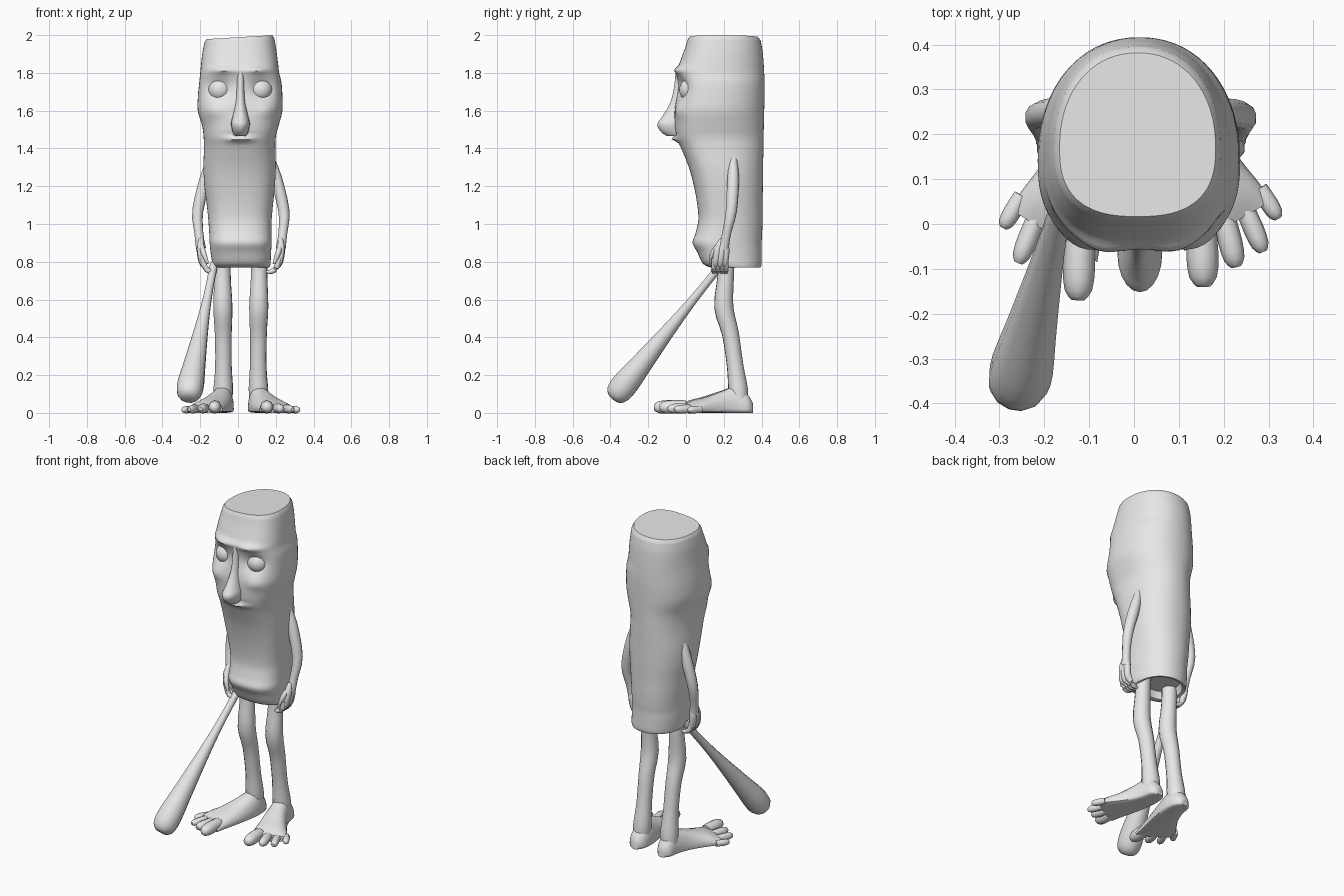
import bpy, bmesh, math
from mathutils import Vector

if "Cube" in bpy.data.objects:
    bpy.data.objects.remove(bpy.data.objects["Cube"])

grey = bpy.data.materials.new("plain_grey")
grey.diffuse_color = (0.8, 0.8, 0.8, 1)
grey.use_nodes = True
grey.node_tree.nodes["Principled BSDF"].inputs["Base Color"].default_value = grey.diffuse_color


def finish(name, bm, angle=50):
    bmesh.ops.recalc_face_normals(bm, faces=bm.faces)
    me = bpy.data.meshes.new(name)
    bm.to_mesh(me)
    bm.free()
    me.materials.append(grey)
    ob = bpy.data.objects.new(name, me)
    bpy.context.collection.objects.link(ob)
    bpy.ops.object.select_all(action='DESELECT')
    bpy.context.view_layer.objects.active = ob
    ob.select_set(True)
    bpy.ops.object.shade_smooth_by_angle(angle=math.radians(angle))
    return ob


def spline(rows, n):
    """Smooth rows of numbers, n steps per span."""
    out = []
    for i in range(len(rows) - 1):
        a, b, c, d = (rows[max(0, min(len(rows) - 1, i + k))] for k in (-1, 0, 1, 2))
        for s in range(n):
            t = s / n
            out.append([0.5 * (2 * q + (r - p) * t + (2 * p - 5 * q + 4 * r - u) * t * t
                               + (3 * q - p - 3 * r + u) * t ** 3)
                        for p, q, r, u in zip(a, b, c, d)])
    return out + [list(rows[-1])]


def add_loft(bm, rings):
    vs = [[bm.verts.new(p) for p in ring] for ring in rings]
    n = len(vs[0])
    for a, b in zip(vs, vs[1:]):
        for i in range(n):
            j = (i + 1) % n
            bm.faces.new((a[i], a[j], b[j], b[i]))
    bm.faces.new(vs[0])
    bm.faces.new(vs[-1])


def add_tube(bm, rows, sides=10, n=3):
    """Tube along rows of (x, y, z, radius)."""
    rows = spline(rows, n)
    pts = [Vector(r[:3]) for r in rows]
    rings = []
    for i, p in enumerate(pts):
        d = (pts[min(i + 1, len(pts) - 1)] - pts[max(i - 1, 0)]).normalized()
        u = d.cross(Vector((0.3, 0.9, 0.1)) if abs(d.z) > 0.75 else Vector((0, 0, 1))).normalized()
        v = d.cross(u)
        rings.append([p + rows[i][3] * (u * math.cos(k * math.tau / sides) + v * math.sin(k * math.tau / sides))
                      for k in range(sides)])
    add_loft(bm, rings)


def add_digit(bm, a, b, r):
    """Finger or toe with a rounded tip."""
    a, b = Vector(a), Vector(b)
    add_tube(bm, [(*a.lerp(b, t), r * s) for t, s in ((0, .9), (.5, 1), (.85, .85), (1, .4))], 8, 2)


# ---- body: one tall head and torso, rows of (z, left, right, front, back)
BODY = [(.77, -.125, .165, .13, .395), (.79, -.135, .172, .09, .40), (.85, -.145, .175, .06, .40),
        (.90, -.15, .178, .035, .40), (.95, -.152, .177, .05, .403), (1.02, -.157, .178, .065, .405),
        (1.1, -.165, .185, .06, .405), (1.2, -.178, .195, .042, .407), (1.3, -.183, .2, .015, .408),
        (1.4, -.18, .198, -.025, .41), (1.46, -.182, .2, -.052, .411), (1.52, -.19, .215, -.06, .412),
        (1.6, -.213, .235, -.06, .414), (1.68, -.212, .235, -.05, .416), (1.75, -.205, .23, -.045, .416),
        (1.8, -.2, .218, -.05, .414), (1.85, -.195, .212, -.035, .411), (1.92, -.187, .203, -.01, .405),
        (1.98, -.177, .193, .007, .395)]


def face_relief(x, z):
    """Forward push: sockets, brows, cheeks, lips."""
    def bump(cx, cz, rx, rz):
        return math.exp(-((x - cx) / rx) ** 2 - ((z - cz) / rz) ** 2)
    f = .028 * bump(.01, 1.45, .06, .014) - .008 * bump(.01, 1.475, .07, .01)
    for s in (-1, 1):
        f += -.036 * bump(.012 + s * .11, 1.715, .06, .05)
        f += .022 * bump(.012 + s * .09, 1.815, .07, .018)
        f += .014 * bump(.012 + s * .14, 1.60, .05, .035)
    return f


def body_ring(z, xl, xr, yf, yb, k=1.0, relief=True, seg=72):
    cx, cy, w = (xl + xr) / 2, yf + .42 * (yb - yf), (xr - xl) / 2
    ring = []
    for i in range(seg):
        c, s = math.cos(i * math.tau / seg), math.sin(i * math.tau / seg)
        e = 2 / 2.6 if s < 0 else 2 / 2.15
        x = cx + k * w * math.copysign(abs(c) ** e, c)
        y = cy + k * (cy - yf if s < 0 else yb - cy) * math.copysign(abs(s) ** e, s)
        if relief and s < 0:
            y -= face_relief(x, z) * min(1, -s * 1.6)
        tilt = .06 * (x - .19) * max(0, (z - 1.9) / .1)
        ring.append((x, y, z + tilt))
    return ring


bm = bmesh.new()
low, top = BODY[0], BODY[-1]
rings = [body_ring(low[0] + .05, *low[1:], k=.8, relief=False), body_ring(low[0] + .005, *low[1:], k=.88, relief=False)]
rings += [body_ring(*r) for r in spline(BODY, 5)]
rings += [body_ring(2.0, *top[1:], k=k, relief=False) for k in (.94, .5)]
add_loft(bm, rings)
finish("body", bm, 45)

# ---- eyes
for side in (-1, 1):
    bm = bmesh.new()
    bmesh.ops.create_uvsphere(bm, u_segments=24, v_segments=14, radius=.062)
    bmesh.ops.translate(bm, verts=bm.verts, vec=(.012 + side * .108, .026, 1.71))
    finish("eye", bm)

# ---- nose: rows of (z, front, half width)
NOSE = [(1.81, -.055, .024), (1.72, -.064, .022), (1.64, -.085, .028), (1.57, -.125, .042),
        (1.53, -.152, .05), (1.49, -.135, .042), (1.465, -.10, .03)]
bm = bmesh.new()
add_loft(bm, [[(.013 + w * math.cos(i * math.tau / 20), (f + .02) / 2 + (f - .02) / 2 * math.sin(i * math.tau / 20), z)
               for i in range(20)] for z, f, w in spline(NOSE, 3)])
finish("nose", bm)


def side_point(p, side):
    return (p[0] if side > 0 else .03 - p[0], *p[1:])


for side in (1, -1):
    def sp(*p):
        return side_point(p, side)

    # ---- arm
    bm = bmesh.new()
    add_tube(bm, [sp(.165, .25, 1.38, .014), sp(.2, .25, 1.25, .031), sp(.243, .24, 1.07, .030),
                  sp(.237, .215, .95, .024), sp(.226, .2, .87, .027)], 12)
    finish("arm", bm)

    # ---- hand: palm, curled fingers and thumb
    bm = bmesh.new()
    for dy, r in ((-.02, .021), (0, .024), (.02, .021)):
        add_tube(bm, [sp(.226, .198 + dy * .3, .92, r * .6), sp(.227, .19 + dy, .87, r),
                      sp(.218, .182 + dy * 1.2, .80, r * .9), sp(.205, .18 + dy * 1.2, .775, r * .6)], 8)
    for k in range(4):
        y = .148 + .021 * k
        add_tube(bm, [sp(.217, y, .82, .014), sp(.203, y, .768, .015), sp(.175, y, .748, .013),
                      sp(.148, y, .747, .006)], 8)
    add_tube(bm, [sp(.222, .165, .88, .014), sp(.21, .14, .84, .015), sp(.19, .13, .79, .007)], 8)
    finish("hand", bm)

    # ---- leg
    bm = bmesh.new()
    add_tube(bm, [sp(.112, .215, .86, .045), sp(.112, .21, .72, .044), sp(.11, .2, .56, .051),
                  sp(.108, .235, .42, .045), sp(.107, .26, .25, .044), sp(.108, .275, .13, .052),
                  sp(.112, .28, .06, .05)], 14)
    finish("leg", bm)

    # ---- foot: rows of (inner x, inner y, outer x, outer y, height)
    FOOT = [(.085, .355, .13, .355, .05), (.058, .32, .158, .33, .10), (.052, .26, .17, .27, .14),
            (.058, .19, .20, .2, .118), (.075, .1, .24, .14, .09), (.10, 0, .28, .09, .066),
            (.112, -.06, .305, .05, .04)]
    stretch = 1 if side > 0 else 1.06

    def fy(y):
        return .355 + (y - .355) * stretch
    bm = bmesh.new()
    rings = []
    for ax, ay, bx, by, h in spline(FOOT, 3):
        ring = []
        for i in range(18):
            c, s = math.cos(i * math.tau / 18), math.sin(i * math.tau / 18)
            t = .5 + .5 * math.copysign(abs(c) ** .8, c)
            z = .02 + (h - .02) * s if s > 0 else .02 * (1 - abs(s) ** .5)
            ring.append(sp(ax + (bx - ax) * t, fy(ay + (by - ay) * t), z))
        rings.append(ring)
    add_loft(bm, rings)
    for x0, y0, x1, y1, r in ((.15, .0, .155, -.14, .036), (.2, .02, .228, -.096, .027),
                              (.245, .04, .288, -.062, .023), (.28, .08, .322, .012, .02)):
        add_digit(bm, sp(x0, fy(y0), r * .95), sp(x1, fy(y1), r * .8), r)
    finish("foot", bm)

# ---- bat
start, end = Vector((-.125, .20, .80)), Vector((-.265, -.385, .075))
BAT = [(0, .012), (.02, .021), (.15, .021), (.3, .025), (.45, .034), (.6, .046), (.75, .059),
       (.88, .071), (.95, .068), (.985, .052), (1, .03)]
bm = bmesh.new()
add_tube(bm, [(*start.lerp(end, t), r) for t, r in BAT], 12, 2)
finish("bat", bm)
